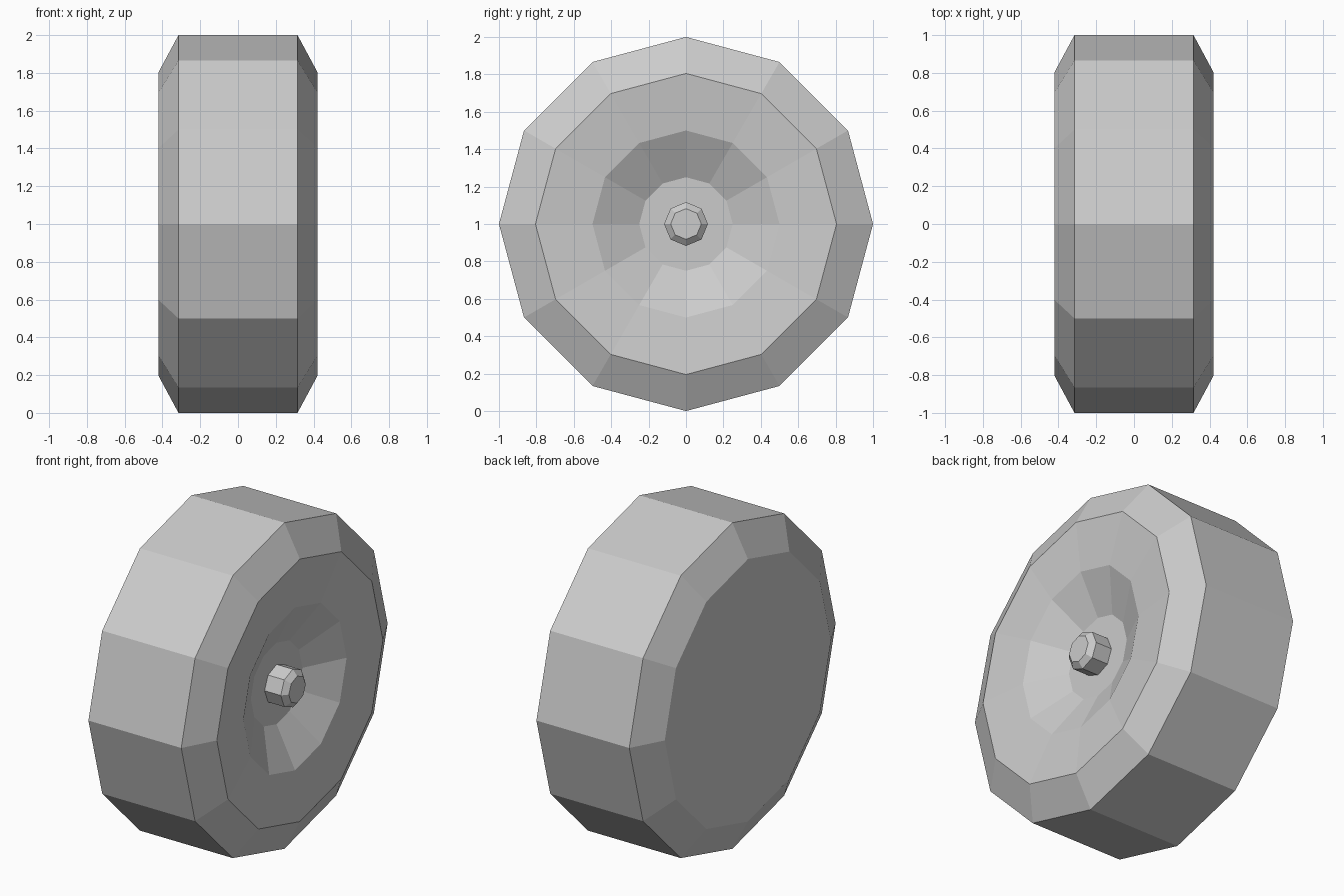
import bpy, bmesh
from math import sin, cos, tau

if "Cube" in bpy.data.objects:
    bpy.data.objects.remove(bpy.data.objects["Cube"])


def lathe_x(name, profile, sides):
    """Revolve (x, radius) pairs round the wheel axle, capping both ends."""
    bm = bmesh.new()
    rings = []
    for x, r in profile:
        rings.append([bm.verts.new((x, r * sin(tau * i / sides), 1 + r * cos(tau * i / sides)))
                      for i in range(sides)])
    for a, b in zip(rings, rings[1:]):
        for i in range(sides):
            j = (i + 1) % sides
            bm.faces.new((a[i], a[j], b[j], b[i]))
    bm.faces.new(rings[0])
    bm.faces.new(rings[-1])
    bmesh.ops.recalc_face_normals(bm, faces=bm.faces)
    mesh = bpy.data.meshes.new(name)
    bm.to_mesh(mesh)
    bm.free()
    obj = bpy.data.objects.new(name, mesh)
    bpy.context.collection.objects.link(obj)
    return obj


# Tyre with flat back, bevelled shoulders and dished outer face
lathe_x("wheel", [(-0.42, 0.805), (-0.315, 1.0), (0.315, 1.0), (0.42, 0.805),
                  (0.387, 0.5), (0.262, 0.25)], 12)

# Chamfered hub nut sitting in the dish
lathe_x("hub_nut", [(0.262, 0.117), (0.372, 0.117), (0.402, 0.082)], 8)
